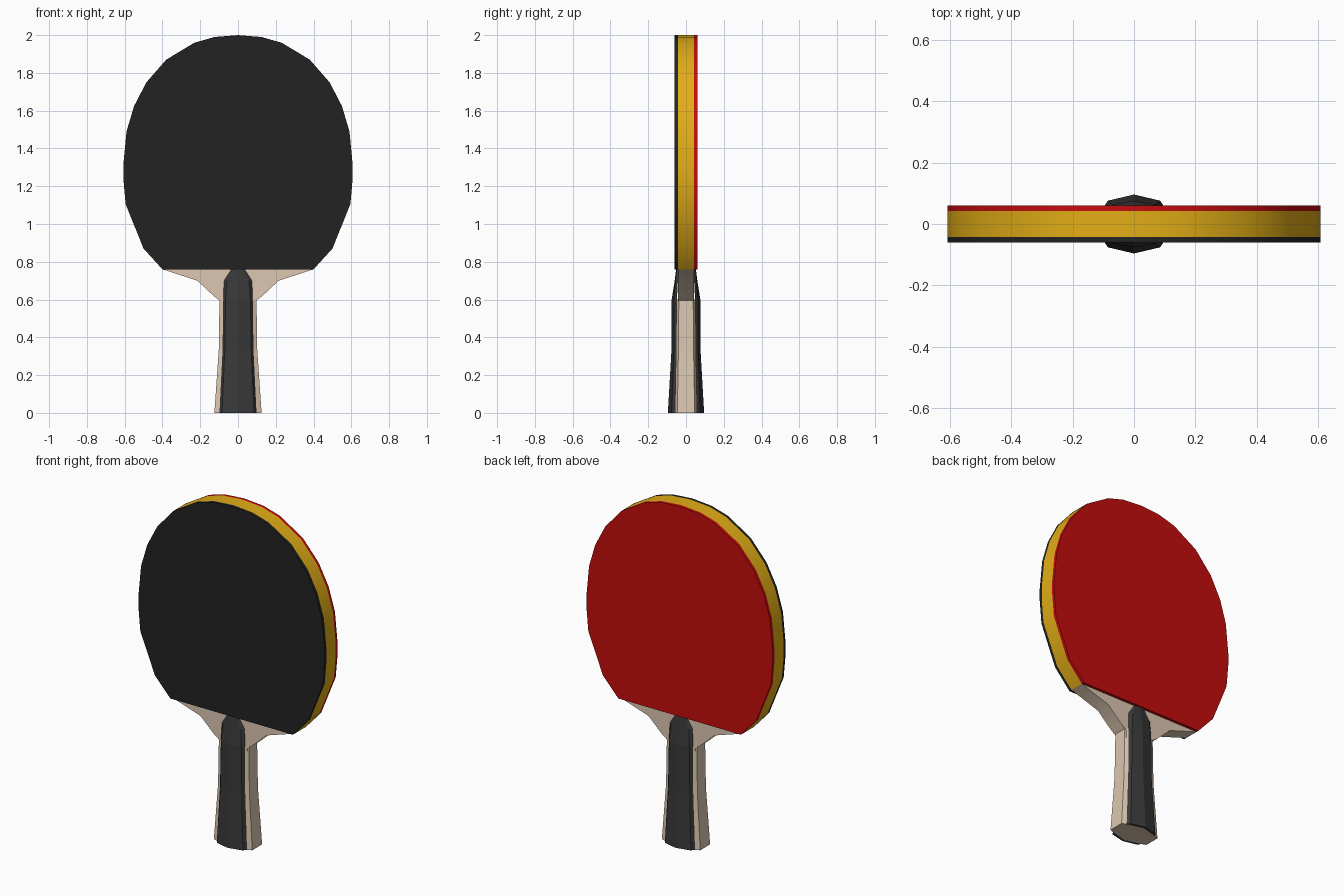
import bpy, bmesh, math

if "Cube" in bpy.data.objects:
    bpy.data.objects.remove(bpy.data.objects["Cube"])


def material(name, rgb):
    m = bpy.data.materials.new(name)
    m.diffuse_color = (*rgb, 1)
    m.use_nodes = True
    m.node_tree.nodes["Principled BSDF"].inputs["Base Color"].default_value = m.diffuse_color
    return m


BLACK = material("black_rubber", (0.016, 0.016, 0.016))
RED = material("red_rubber", (0.56, 0.004, 0.004))
YELLOW = material("yellow_edge", (0.76, 0.42, 0.008))
WOOD = material("pale_wood", (0.72, 0.57, 0.44))
GREY = material("dark_grip", (0.04, 0.04, 0.04))


def loft(name, rings, mat, smooth=False):
    """Join matching closed rings of points and cap both ends."""
    bm = bmesh.new()
    rows = [[bm.verts.new(p) for p in ring] for ring in rings]
    n = len(rows[0])
    for a, b in zip(rows, rows[1:]):
        for i in range(n):
            j = (i + 1) % n
            bm.faces.new((a[i], a[j], b[j], b[i]))
    bm.faces.new(rows[0])
    bm.faces.new(rows[-1])
    bmesh.ops.recalc_face_normals(bm, faces=bm.faces[:])
    mesh = bpy.data.meshes.new(name)
    bm.to_mesh(mesh)
    bm.free()
    mesh.materials.append(mat)
    obj = bpy.data.objects.new(name, mesh)
    bpy.context.collection.objects.link(obj)
    if smooth:
        bpy.ops.object.select_all(action='DESELECT')
        obj.select_set(True)
        bpy.context.view_layer.objects.active = obj
        bpy.ops.object.shade_smooth_by_angle(angle=math.radians(30))
    return obj


def slab(name, half, y0, y1, mat):
    """Extrude a half outline, mirrored across x, from y0 to y1."""
    outline = half + [(-x, z) for x, z in reversed(half) if x > 0]
    return loft(name, [[(x, y, z) for x, z in outline] for y in (y0, y1)], mat, True)


# blade core and the two rubber sheets
head = [(0.40, 0.76), (0.50, 0.87), (0.595, 1.105), (0.607, 1.24), (0.607, 1.315),
        (0.59, 1.49), (0.55, 1.625), (0.485, 1.75), (0.38, 1.87), (0.23, 1.96),
        (0.125, 1.99), (0, 2.0)]
slab("blade_core", head, -0.043, 0.043, YELLOW)
slab("front_rubber", head, -0.06, -0.043, BLACK)
slab("back_rubber", head, 0.043, 0.06, RED)

# flared wooden neck under the blade
slab("neck", [(0.09, 0.45), (0.09, 0.59), (0.13, 0.62), (0.215, 0.70), (0.40, 0.76)],
     -0.043, 0.043, WOOD)

# handle stations: z, wood half width, grip half width, facet half width, ridge y, facet y, seam y
stations = [(0.0, 0.125, 0.098, 0.085, 0.096, 0.076, 0.056),
            (0.33, 0.102, 0.082, 0.07, 0.077, 0.064, 0.05),
            (0.60, 0.098, 0.078, 0.066, 0.076, 0.064, 0.048),
            (0.70, 0.08, 0.074, 0.058, 0.06, 0.055, 0.043),
            (0.765, 0.04, 0.032, 0.025, 0.052, 0.048, 0.043)]

# wooden handle core
rings = []
for z, w, b, a, yr, yf, ys in stations[:3]:
    q = [(w, ys - 0.01), (b, ys), (0, yr - 0.014)]
    top = q + [(-x, y) for x, y in reversed(q[:2])]
    rings.append([(x, y, z) for x, y in top] + [(x, -y, z) for x, y in reversed(top)])
loft("handle_core", rings, WOOD)

# dark grip strips on front and back
for side, name in ((-1, "front_grip"), (1, "back_grip")):
    loft(name, [[(x, side * y, z) for x, y in
                 ((b, ys), (a, yf), (0, yr), (-a, yf), (-b, ys), (0, min(yr - 0.014, ys + 0.02)))]
                for z, w, b, a, yr, yf, ys in stations], GREY)
